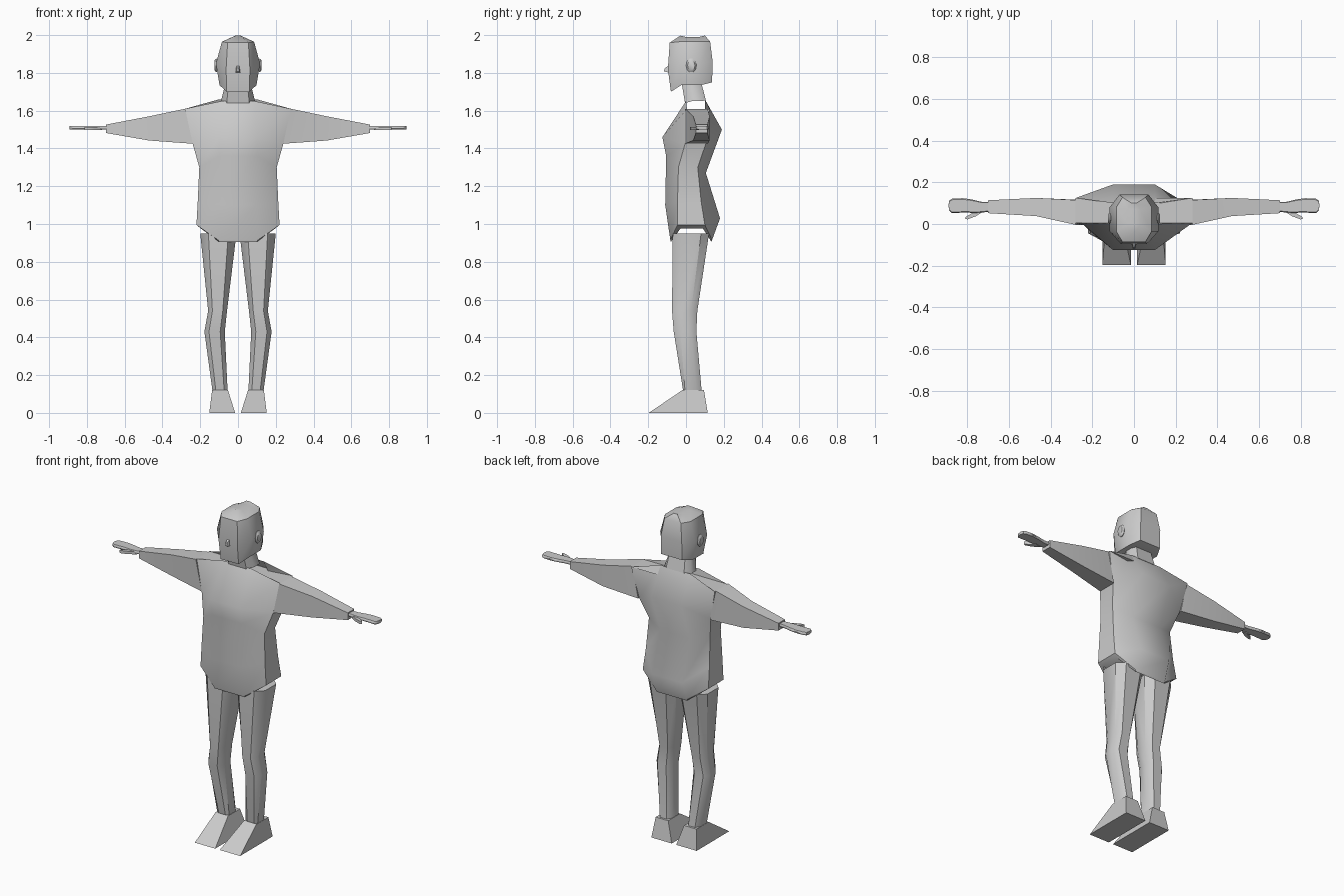
import bpy, bmesh, math


def finish(name, bm, mirror=False, angle=40):
    bmesh.ops.recalc_face_normals(bm, faces=bm.faces)
    me = bpy.data.meshes.new(name)
    bm.to_mesh(me)
    bm.free()
    ob = bpy.data.objects.new(name, me)
    bpy.context.collection.objects.link(ob)
    if mirror:
        m = ob.modifiers.new("mirror", 'MIRROR')
        m.use_mirror_merge = False
    bpy.ops.object.select_all(action='DESELECT')
    bpy.context.view_layer.objects.active = ob
    ob.select_set(True)
    if angle:
        bpy.ops.object.shade_smooth_by_angle(angle=math.radians(angle))
    return ob


def loft(name, rings, mirror=False, strip_caps=True, angle=40):
    """Skin a list of equal-length rings and close both ends."""
    bm = bmesh.new()
    vs = [[bm.verts.new(p) for p in r] for r in rings]
    n = len(vs[0])
    for a, b in zip(vs, vs[1:]):
        for i in range(n):
            j = (i + 1) % n
            bm.faces.new((a[i], a[j], b[j], b[i]))
    for r in (vs[0], vs[-1]):
        if strip_caps:
            for k in range(n // 2 - 1):
                bm.faces.new((r[-k % n], r[1 + k], r[2 + k], r[(-k - 1) % n]))
        else:
            bm.faces.new(r)
    return finish(name, bm, mirror, angle)


def octa(front, side, back, cx=0.0):
    """Eight-point ring: front (x,y,z), side (x,y_front,y_back,z), back (x,y,z)."""
    (fx, fy, fz), (sx, s0, s1, sz), (bx, by, bz) = front, side, back
    return [(cx - fx, fy, fz), (cx + fx, fy, fz), (cx + sx, s0, sz), (cx + sx, s1, sz),
            (cx + bx, by, bz), (cx - bx, by, bz), (cx - sx, s1, sz), (cx - sx, s0, sz)]


# torso
loft("torso", [
    octa((.10, -.08, .905), (.195, -.03, .09, .975), (.10, .135, .905)),
    octa((.105, -.083, .915), (.22, -.045, .10, .995), (.105, .138, .915)),
    octa((.10, -.11, 1.10), (.213, -.045, .08, 1.12), (.10, .18, 1.03)),
    octa((.10, -.105, 1.36), (.205, -.04, .062, 1.30), (.10, .105, 1.27)),
    octa((.10, -.125, 1.46), (.24, -.005, .105, 1.425), (.10, .19, 1.50)),
    octa((.09, 0, 1.65), (.28, .005, .125, 1.61), (.10, .10, 1.66))])

# neck
loft("neck", [
    octa((.06, -.005, 1.64), (.09, .03, .08, 1.65), (.06, .105, 1.655)),
    octa((.05, -.022, 1.74), (.065, .01, .05, 1.75), (.05, .078, 1.76))])

# head
loft("head", [
    octa((.06, -.08, 1.70), (.098, -.025, .08, 1.735), (.07, .138, 1.75)),
    octa((.063, -.096, 1.82), (.117, -.035, .08, 1.85), (.07, .141, 1.86)),
    octa((.055, -.086, 1.96), (.085, -.035, .08, 1.965), (.055, .128, 1.965)),
    octa((.012, -.03, 1.997), (.03, 0, .07, 1.99), (.012, .10, 1.998))])

# nose
loft("nose", [
    [(-.015, -.085, 1.80), (.015, -.085, 1.80), (.01, -.085, 1.845), (-.01, -.085, 1.845)],
    [(-.006, -.117, 1.808), (.006, -.117, 1.808), (.004, -.112, 1.825), (-.004, -.112, 1.825)]],
    angle=0)


# ears
def ear_ring(x, s):
    return [(x, .028 + .028 * s * math.cos(math.tau * i / 10),
             1.84 + .038 * s * math.sin(math.tau * i / 10)) for i in range(10)]


loft("ear", [ear_ring(.10, .8), ear_ring(.116, 1), ear_ring(.125, .7)], True, False)


# arms: x at bottom and top, y front and back, z bottom and top
def arm_ring(xb, xt, y0, y1, zb, zt):
    return [(xb, y0, zb), (xb, y1, zb), (xt, y1, zt), (xt, y0, zt)]


loft("arm", [arm_ring(.24, .28, -.004, .115, 1.425, 1.61),
             arm_ring(.47, .47, .038, .125, 1.442, 1.57),
             arm_ring(.70, .70, .052, .114, 1.482, 1.526)], True)

# hands and thumbs
palm = [(.69, .06), (.73, .055), (.765, .052), (.80, .055), (.875, .053), (.887, .065),
        (.891, .09), (.887, .112), (.872, .122), (.82, .124), (.78, .118), (.735, .107), (.69, .105)]
loft("hand", [[(x, .085 + (y - .085) * s, z) for x, y in palm]
              for s, z in ((.85, 1.501), (1, 1.506), (1, 1.513), (.85, 1.519))], True, False)
thumb = [(.72, .062), (.76, .037), (.80, .022), (.812, .026), (.808, .034), (.775, .053), (.76, .07)]
loft("thumb", [[(x, y, z) for x, y in thumb] for z in (1.497, 1.514)], True, False)

# legs: inner x, outer x, front y, side front y, side back y, back y, z
legs = [(.055, .135, -.015, -.005, .055, .083, .115),
        (.07, .178, -.065, -.03, .027, .055, .43),
        (.058, .158, -.074, -.038, .027, .06, .54),
        (.008, .20, -.07, -.025, .08, .122, .95)]
rings = []
for xi, xo, yf, s0, s1, yb, z in legs:
    h = (xo - xi) / 2
    rings.append(octa((h * .55, yf, z), (h, s0, s1, z), (h * .55, yb, z), (xi + xo) / 2))
loft("leg", rings, True)

# feet
loft("foot", [[(.015, -.197, 0), (.152, -.197, 0), (.152, .115, 0), (.015, .115, 0)],
              [(.053, -.02, .12), (.137, -.02, .12), (.137, .095, .12), (.053, .095, .12)]],
     True, angle=0)
